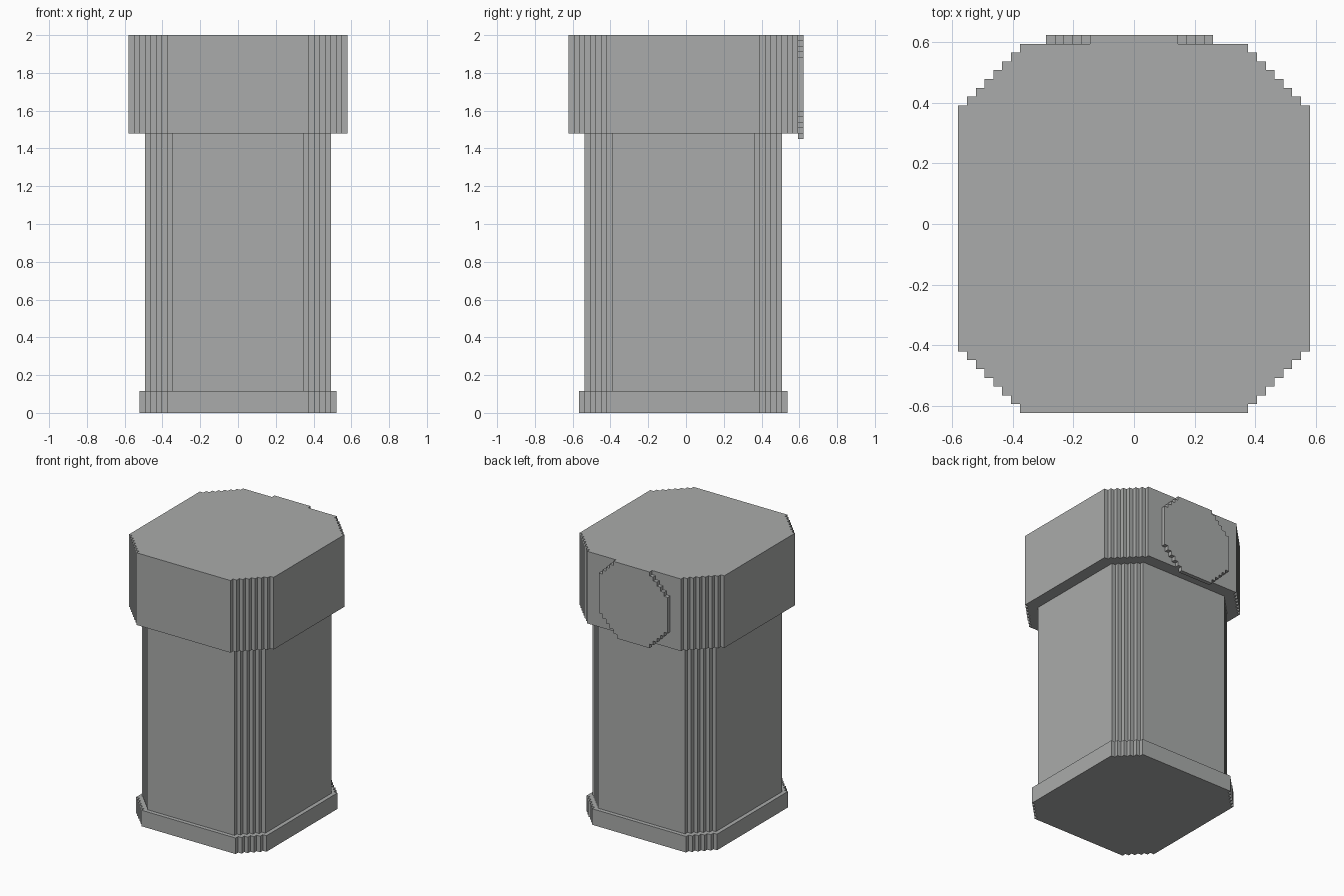
import bpy, bmesh

if "Cube" in bpy.data.objects:
    bpy.data.objects.remove(bpy.data.objects["Cube"])

U = 2 / 69  # one step of the stair-stepped corners

grey = bpy.data.materials.new("stone_grey")
grey.diffuse_color = (0.4, 0.41, 0.405, 1)
grey.use_nodes = True
grey.node_tree.nodes["Principled BSDF"].inputs["Base Color"].default_value = grey.diffuse_color


def stepped_outline(x0, x1, y0, y1, cuts):
    """Counter-clockwise rectangle with staircase corners.
    cuts: steps at (+x+y, -x+y, -x-y, +x-y)."""
    pts = []
    corners = [(x1, y1, 1, 1), (x0, y1, -1, 1), (x0, y0, -1, -1), (x1, y0, 1, -1)]
    for (cx, cy, sx, sy), n in zip(corners, cuts):
        stair = []
        for k in range(n):
            x = cx - sx * (n - k)
            stair += [(x, cy - sy * k), (x, cy - sy * (k + 1))]
        stair.append((cx, cy - sy * n))
        # stair runs from the y side to the x side; flip where needed
        pts += stair[::-1] if sx * sy > 0 else stair
    return pts


def prism(name, pts, place, offset):
    """Extrude an outline; place maps (a, b) to a 3D point in step units."""
    bm = bmesh.new()
    face = bm.faces.new([bm.verts.new([c * U for c in place(a, b)]) for a, b in pts])
    ext = bmesh.ops.extrude_face_region(bm, geom=[face])
    verts = [v for v in ext["geom"] if isinstance(v, bmesh.types.BMVert)]
    bmesh.ops.translate(bm, verts=verts, vec=[c * U for c in offset])
    if face.is_valid is False or len([f for f in bm.faces if len(f.verts) > 4]) < 2:
        bm.faces.new(list(bm.verts)[:len(pts)])
    bmesh.ops.recalc_face_normals(bm, faces=bm.faces)
    mesh = bpy.data.meshes.new(name)
    bm.to_mesh(mesh)
    bm.free()
    mesh.materials.append(grey)
    bpy.context.collection.objects.link(bpy.data.objects.new(name, mesh))


# stacked octagonal column: name, half width, half depth, corner steps, bottom, top
for name, hx, hy, n, z0, z1 in [("base", 18, 19, 5, 0, 4),
                                ("column", 17, 18, 5, 4, 51),
                                ("head", 20, 21, 7, 51, 69)]:
    outline = stepped_outline(-hx, hx, -hy - 0.5, hy - 0.5, [n] * 4)
    prism(name, outline, lambda a, b: (a, b, z0), (0, 0, z1 - z0))

# thin stepped disc on the back of the head
disc = stepped_outline(-10, 9, 50, 69, (4, 5, 5, 5))
prism("back_disc", disc, lambda a, b: (a, 20.5, b), (0, 1, 0))
